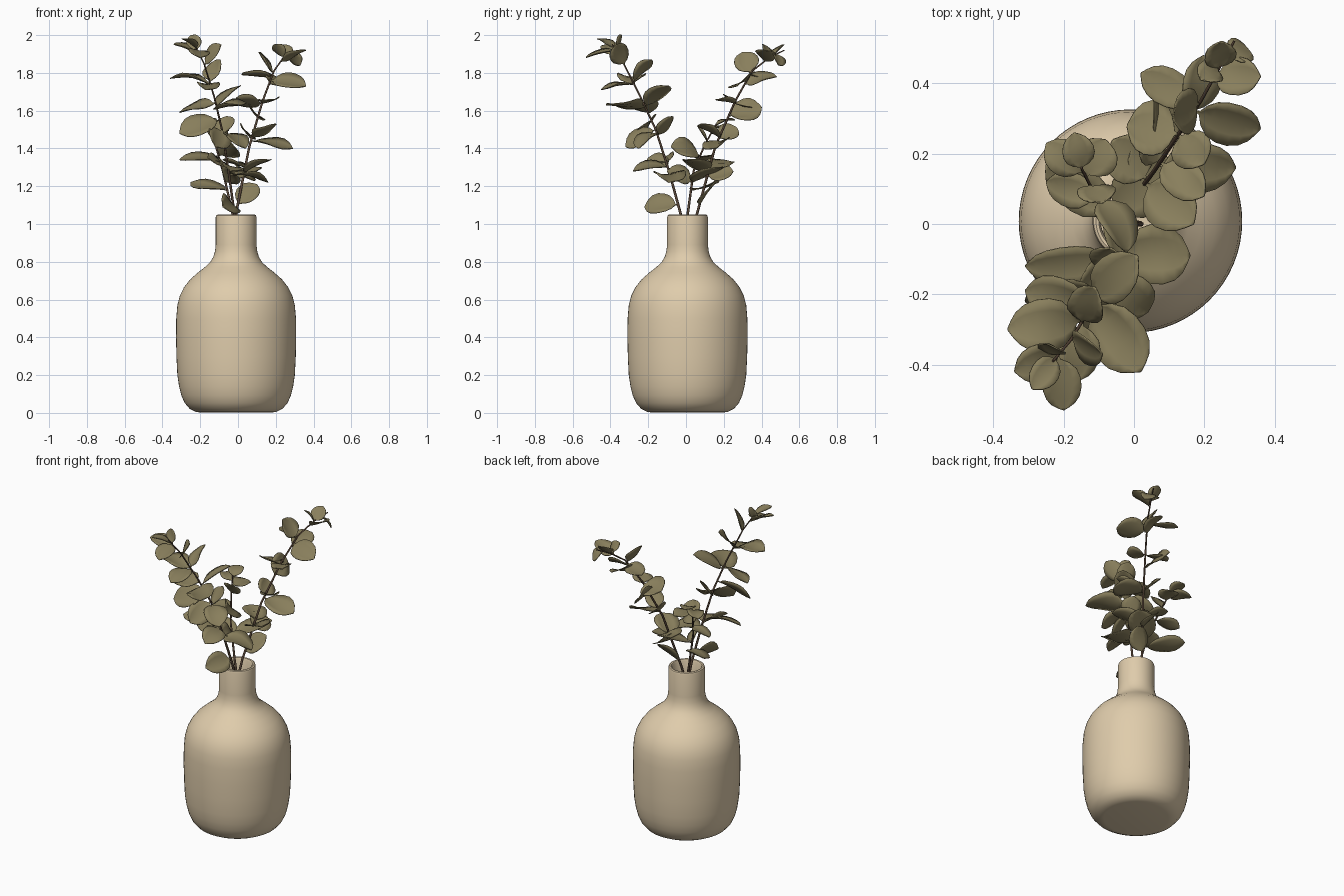
import bpy, bmesh, math, random
from mathutils import Vector

random.seed(11)


def material(name, rgb):
    m = bpy.data.materials.new(name)
    m.diffuse_color = (*rgb, 1)
    return m


CLAY = material("warm_beige", (0.74, 0.605, 0.41))
LEAF = material("olive_green", (0.25, 0.212, 0.108))
BARK = material("dark_brown", (0.1, 0.062, 0.04))


def add_object(name, bm, mat, angle=40):
    me = bpy.data.meshes.new(name)
    bm.to_mesh(me)
    bm.free()
    me.materials.append(mat)
    ob = bpy.data.objects.new(name, me)
    bpy.context.collection.objects.link(ob)
    bpy.ops.object.select_all(action='DESELECT')
    ob.select_set(True)
    bpy.context.view_layer.objects.active = ob
    bpy.ops.object.shade_smooth_by_angle(angle=math.radians(angle))
    return ob


def lathe(name, profile, centre, mat, sides=64):
    bm = bmesh.new()
    rings = []
    for r, z in profile:
        rings.append([bm.verts.new((centre[0] + r * math.cos(2 * math.pi * i / sides),
                                    centre[1] + r * math.sin(2 * math.pi * i / sides), z))
                      for i in range(sides)])
    for a, b in zip(rings, rings[1:]):
        for i in range(sides):
            j = (i + 1) % sides
            bm.faces.new((a[i], a[j], b[j], b[i]))
    bm.faces.new(rings[0][::-1])
    bm.faces.new(rings[-1])
    return add_object(name, bm, mat)


# Vase: rounded body, narrow neck, rolled lip and hollow throat
lathe("vase", [(0.19, 0.002), (0.215, 0.006), (0.246, 0.022), (0.272, 0.052), (0.29, 0.092),
               (0.302, 0.14), (0.311, 0.2), (0.316, 0.3), (0.318, 0.4), (0.317, 0.5),
               (0.311, 0.57), (0.298, 0.62), (0.276, 0.665), (0.242, 0.708), (0.202, 0.743),
               (0.165, 0.772), (0.138, 0.797), (0.121, 0.825), (0.112, 0.855), (0.108, 0.89),
               (0.108, 1.035), (0.105, 1.046), (0.098, 1.05), (0.09, 1.048), (0.085, 1.038),
               (0.084, 0.86), (0.1, 0.8), (0.14, 0.75)], (-0.01, 0.008), CLAY)


def stem_at(path, z):
    for a, b in zip(path, path[1:]):
        if z <= b[2] or b is path[-1]:
            a, b = Vector(a), Vector(b)
            t = min(max((z - a.z) / (b.z - a.z), 0), 1)
            return a.lerp(b, t), (b - a).normalized()


def add_stem(name, path):
    cu = bpy.data.curves.new(name, 'CURVE')
    cu.dimensions = '3D'
    cu.bevel_depth = 0.008
    cu.bevel_resolution = 1
    cu.use_fill_caps = True
    sp = cu.splines.new('POLY')
    sp.points.add(len(path) - 1)
    for i, p in enumerate(path):
        sp.points[i].co = (*p, 1)
        sp.points[i].radius = 1 - 0.55 * i / (len(path) - 1)
    cu.materials.append(BARK)
    ob = bpy.data.objects.new(name, cu)
    bpy.context.collection.objects.link(ob)


def add_leaf(bm, base, tip, width, roll, up):
    """Broad cupped blade with a narrow stalk end and a small pointed tip."""
    axis = tip - base
    length = axis.length
    axis.normalize()
    side = axis.cross(up * 0.6 + Vector((0, 0, 0.45))).normalized()
    roll += random.uniform(-0.12, 0.12)
    normal = side.cross(axis)
    side, normal = (side * math.cos(roll) + normal * math.sin(roll),
                    normal * math.cos(roll) - side * math.sin(roll))
    curl = random.uniform(-0.04, 0.1) * length
    wave = random.uniform(-0.06, 0.06) * length
    shape = [(0, 0.04), (0.08, 0.08), (0.15, 0.5), (0.27, 0.85), (0.43, 1.0), (0.6, 1.0),
             (0.76, 0.86), (0.88, 0.6), (0.95, 0.3), (1, 0.03)]
    rows = []
    for t, w in shape:
        row = []
        for s in (-1, -0.55, 0, 0.55, 1):
            lift = curl * math.sin(math.pi * t) + 0.1 * width * w * s * s \
                + wave * s * math.sin(2 * math.pi * t)
            row.append(bm.verts.new(base + axis * length * t
                                    + side * s * w * width / 2 + normal * lift))
        rows.append(row)
    for a, b in zip(rows, rows[1:]):
        for i in range(4):
            bm.faces.new((a[i], a[i + 1], b[i + 1], b[i]))


def add_branch(name, path, leaves):
    add_stem(name + "_stem", path)
    bm = bmesh.new()
    for z, x, y, tip_z, width, roll in leaves:
        base, up = stem_at(path, z)
        add_leaf(bm, base, Vector((x, y, tip_z)), width, roll, up)
    ob = add_object(name + "_leaves", bm, LEAF, 60)
    mod = ob.modifiers.new("thickness", 'SOLIDIFY')
    mod.thickness = 0.004
    mod.offset = 0


# Each leaf: height on stem, tip x, tip y, tip z, width, roll
add_branch("front_branch",
           [(0.0, 0.03, 0.8), (-0.02, -0.03, 1.06), (-0.05, -0.09, 1.28), (-0.085, -0.16, 1.5),
            (-0.125, -0.24, 1.67), (-0.18, -0.33, 1.85), (-0.23, -0.39, 1.95)],
           [(1.90, -0.34, -0.42, 1.95, 0.11, 0.2), (1.92, -0.20, -0.53, 1.88, 0.11, 0.4),
            (1.84, -0.09, -0.37, 1.95, 0.11, -0.4), (1.92, -0.25, -0.34, 2.00, 0.08, 0.3),
            (1.93, -0.29, -0.47, 1.98, 0.08, 0.2), (1.74, -0.36, -0.30, 1.77, 0.15, -0.1),
            (1.74, -0.17, -0.45, 1.71, 0.12, 0.2), (1.75, -0.11, -0.18, 1.87, 0.11, 0.3),
            (1.62, 0.02, -0.42, 1.63, 0.16, 0.1), (1.64, -0.31, -0.19, 1.59, 0.13, 0.1),
            (1.62, 0.01, -0.09, 1.73, 0.13, 0.3), (1.55, -0.31, -0.22, 1.48, 0.15, 0.5),
            (1.48, 0.04, -0.25, 1.40, 0.14, 0.0), (1.50, -0.12, -0.32, 1.41, 0.14, 0.7),
            (1.47, -0.06, -0.07, 1.57, 0.12, 0.3), (1.32, -0.31, -0.12, 1.34, 0.12, 0.2),
            (1.26, 0.16, -0.09, 1.22, 0.17, 0.1), (1.30, -0.04, -0.28, 1.28, 0.13, 0.5),
            (1.30, -0.16, -0.20, 1.35, 0.11, 0.4), (1.10, -0.08, -0.22, 1.09, 0.13, 0.9)])

add_branch("back_branch",
           [(-0.03, -0.02, 0.8), (-0.01, 0.06, 1.06), (0.06, 0.155, 1.41), (0.13, 0.26, 1.65),
            (0.19, 0.35, 1.81), (0.24, 0.44, 1.88), (0.285, 0.52, 1.92)],
           [(1.86, 0.36, 0.42, 1.92, 0.11, -0.2), (1.79, 0.02, 0.43, 1.79, 0.11, 0.0),
            (1.80, 0.11, 0.30, 1.91, 0.13, 0.8), (1.76, 0.36, 0.27, 1.73, 0.14, -0.8),
            (1.74, 0.20, 0.48, 1.78, 0.12, -0.3), (1.64, -0.02, 0.28, 1.64, 0.17, -0.2),
            (1.57, 0.06, 0.40, 1.62, 0.14, -0.6), (1.64, 0.20, 0.17, 1.66, 0.12, -0.4),
            (1.44, 0.29, 0.16, 1.40, 0.15, -0.45), (1.46, 0.20, 0.08, 1.53, 0.11, -0.2),
            (1.45, 0.02, 0.27, 1.51, 0.12, -0.3), (1.30, -0.06, 0.24, 1.33, 0.15, 0.0),
            (1.27, 0.17, 0.0, 1.34, 0.15, -0.2), (1.25, 0.03, 0.25, 1.28, 0.14, -0.6),
            (1.10, 0.10, 0.15, 1.21, 0.12, -0.8), (1.88, 0.25, 0.52, 1.95, 0.09, 0.2),
            (1.90, 0.33, 0.49, 1.84, 0.09, 0.0), (1.88, 0.19, 0.41, 1.95, 0.08, 0.0)])

add_branch("short_branch",
           [(0.02, 0.0, 0.8), (-0.03, 0.01, 1.06), (-0.08, 0.04, 1.28), (-0.12, 0.1, 1.42),
            (-0.15, 0.16, 1.53)],
           [(1.50, -0.25, 0.23, 1.50, 0.10, 0.3), (1.48, -0.08, 0.24, 1.48, 0.12, -0.3),
            (1.52, -0.17, 0.26, 1.55, 0.09, 0.0), (1.44, -0.09, 0.06, 1.52, 0.11, 0.4),
            (1.36, -0.25, 0.12, 1.34, 0.10, 0.3), (1.18, -0.25, 0.17, 1.22, 0.13, 0.2),
            (1.22, -0.04, -0.10, 1.28, 0.13, 0.9), (1.36, -0.02, -0.08, 1.41, 0.14, 0.9),
            (1.22, 0.12, 0.18, 1.30, 0.16, -0.1)])
